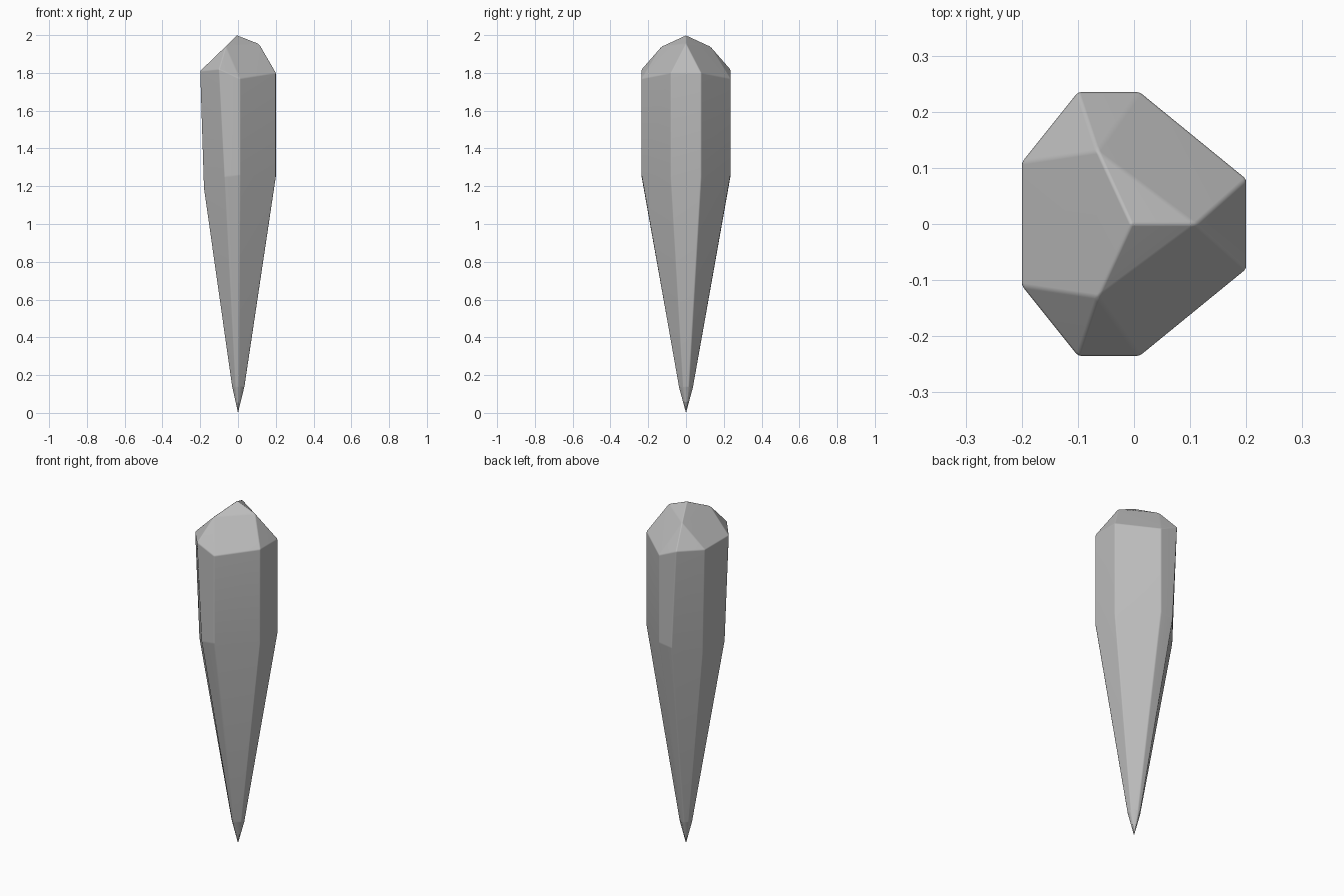
import bpy, bmesh, math

if "Cube" in bpy.data.objects:
    bpy.data.objects.remove(bpy.data.objects["Cube"])

# stone material
stone = bpy.data.materials.new("grey stone")
stone.diffuse_color = (0.5, 0.5, 0.5, 1)
stone.use_nodes = True
stone.node_tree.nodes["Principled BSDF"].inputs["Base Color"].default_value = stone.diffuse_color

bm = bmesh.new()


def ring(half):
    """Mirrored ring of eight points from four points on the +y side."""
    pts = half + [(x, -y, z) for x, y, z in reversed(half)]
    return [bm.verts.new(p) for p in pts]


# half sections: right corner, side, left side, left corner
shoulder = ring([(0.2, 0.08, 1.80), (0.01, 0.235, 1.77), (-0.1, 0.235, 1.82), (-0.2, 0.11, 1.81)])
belt = ring([(0.2, 0.08, 1.25), (0.01, 0.235, 1.26), (-0.07, 0.235, 1.25), (-0.18, 0.1, 1.19)])
neck = ring([(0.034, 0.015, 0.14), (0.003, 0.038, 0.14), (-0.012, 0.036, 0.14), (-0.031, 0.017, 0.14)])
tip = bm.verts.new((0, 0, 0))

# shaft and point
for low, high in ((belt, shoulder), (neck, belt)):
    for i in range(8):
        j = (i + 1) % 8
        bm.faces.new((low[i], low[j], high[j], high[i]))
for i in range(8):
    bm.faces.new((tip, neck[(i + 1) % 8], neck[i]))

# faceted crown
peak = bm.verts.new((-0.005, 0, 2.0))
nose = bm.verts.new((0.11, 0, 1.955))
bump = [bm.verts.new((-0.065, s * 0.13, 1.94)) for s in (1, -1)]
for b, s in ((bump[0], shoulder[:4]), (bump[1], shoulder[:3:-1])):
    for f in ((peak, nose, b), (nose, s[0], s[1]), (nose, s[1], b),
              (b, s[1], s[2]), (b, s[2], s[3])):
        bm.faces.new(f)
bm.faces.new((nose, shoulder[7], shoulder[0]))
bm.faces.new((peak, bump[0], bump[1]))
bm.faces.new((bump[0], shoulder[3], shoulder[4], bump[1]))
bmesh.ops.recalc_face_normals(bm, faces=bm.faces)

# worn edges
sharp = [e for e in bm.edges if min(v.co.z for v in e.verts) > 0.1
         and max(v.co.z for v in e.verts) > 0.2
         and e.calc_face_angle(0) > math.radians(9)]
bmesh.ops.bevel(bm, geom=sharp, offset=0.005, segments=2, profile=0.5,
                affect='EDGES', clamp_overlap=True)

mesh = bpy.data.meshes.new("crystal_shard")
bm.to_mesh(mesh)
bm.free()
mesh.materials.append(stone)
shard = bpy.data.objects.new("crystal_shard", mesh)
bpy.context.collection.objects.link(shard)
shard.select_set(True)
bpy.context.view_layer.objects.active = shard
bpy.ops.object.shade_smooth_by_angle(angle=math.radians(35))
normals = shard.modifiers.new("flat facets", 'WEIGHTED_NORMAL')
normals.keep_sharp = True
